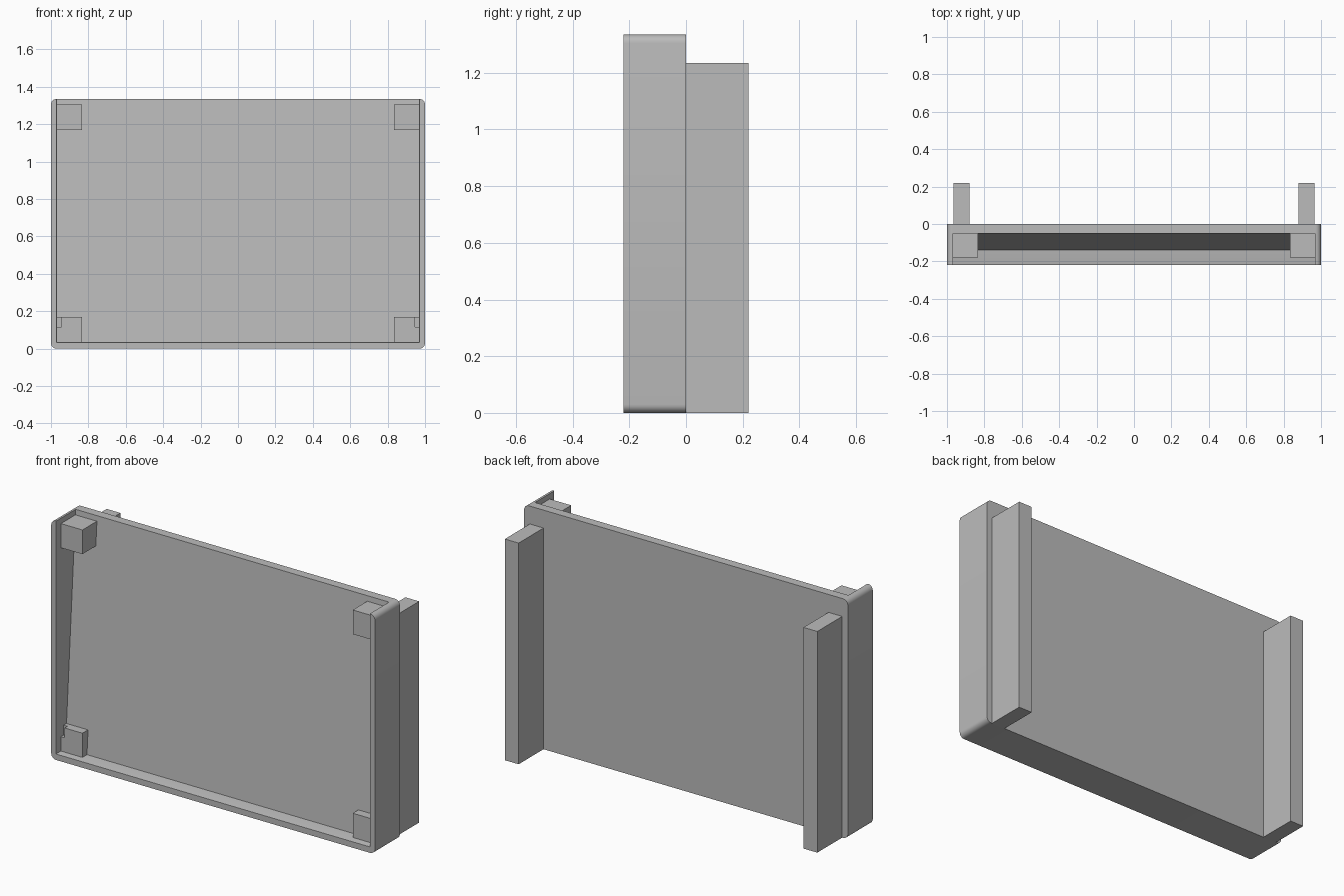
import bpy, bmesh
from math import sin, cos, pi

cube = bpy.data.objects.get("Cube")
if cube:
    bpy.data.objects.remove(cube, do_unlink=True)

grey = bpy.data.materials.new("plain grey")
grey.use_nodes = True
grey.diffuse_color = (0.5, 0.5, 0.5, 1)
grey.node_tree.nodes["Principled BSDF"].inputs["Base Color"].default_value = (0.5, 0.5, 0.5, 1)

TOP, FRONT = 1.335, -0.22
INNER, FLOOR = 0.97, 0.032


def loft(name, rings):
    """Skin matching closed rings of points and cap both ends."""
    bm = bmesh.new()
    loops = [[bm.verts.new(p) for p in ring] for ring in rings]
    n = len(loops[0])
    for a, b in zip(loops, loops[1:]):
        for i in range(n):
            j = (i + 1) % n
            bm.faces.new((a[i], a[j], b[j], b[i]))
    bm.faces.new(loops[0])
    bm.faces.new(loops[-1])
    bmesh.ops.recalc_face_normals(bm, faces=bm.faces)
    mesh = bpy.data.meshes.new(name)
    bm.to_mesh(mesh)
    bm.free()
    mesh.materials.append(grey)
    obj = bpy.data.objects.new(name, mesh)
    bpy.context.collection.objects.link(obj)
    return obj


def prism_y(name, profile, y0, y1):
    return loft(name, [[(x, y, z) for x, z in profile] for y in (y0, y1)])


def box(name, x0, x1, y0, y1, z0, z1):
    return prism_y(name, [(x0, z0), (x1, z0), (x1, z1), (x0, z1)], y0, y1)


def frame_ring(y, grow):
    """U-shaped section with rounded outer corners."""
    r, steps = 0.03, 6
    def arc(cx, cz, start):
        return [(cx + r * cos(start + pi / 2 * i / steps), y,
                 cz + r * sin(start + pi / 2 * i / steps)) for i in range(steps + 1)]
    outer = (arc(r - 1, TOP - r, pi / 2) + arc(r - 1, r, pi)
             + arc(1 - r, r, 1.5 * pi) + arc(1 - r, TOP - r, 0))
    # arcs end on the inner wall line, so the inner rim sits just beside it
    w, f = INNER - 0.002 + grow, FLOOR + 0.003 - grow
    return outer + [(w, y, TOP - 0.0001), (w, y, f), (-w, y, f), (-w, y, TOP - 0.0001)]


# Side and bottom walls, with a fine bevel inside the front rim
frame = loft("outer_frame", [frame_ring(0, 0), frame_ring(FRONT + 0.006, 0),
                             frame_ring(FRONT, 0.0018)])
bpy.context.view_layer.objects.active = frame
frame.select_set(True)
bpy.ops.object.shade_smooth_by_angle(angle=0.6)
frame.select_set(False)

# Back panel, thicker towards the bottom
section = [(0, FLOOR), (0, TOP), (-0.05, TOP), (-0.14, FLOOR)]
loft("sloped_back_panel", [[(x, y, z) for y, z in section] for x in (-INNER, INNER)])

# Mirrored corner blocks and rear legs
for side, s in (("left", 1), ("right", -1)):
    box(f"{side}_rear_leg", s * 0.88, s * 0.965, 0, -FRONT, 0, 1.235)
    box(f"{side}_upper_block", s * 0.835, s * INNER, -0.18, -0.04, 1.17, 1.305)
    notched = [(0.835, FLOOR), (INNER, FLOOR), (INNER, 0.115),
               (0.945, 0.115), (0.945, 0.17), (0.835, 0.17)]
    prism_y(f"{side}_lower_block", [(s * x, z) for x, z in notched], -0.18, -0.1)
    box(f"{side}_lower_block_recess", s * 0.945, s * INNER, -0.155, -0.1, 0.115, 0.17)
